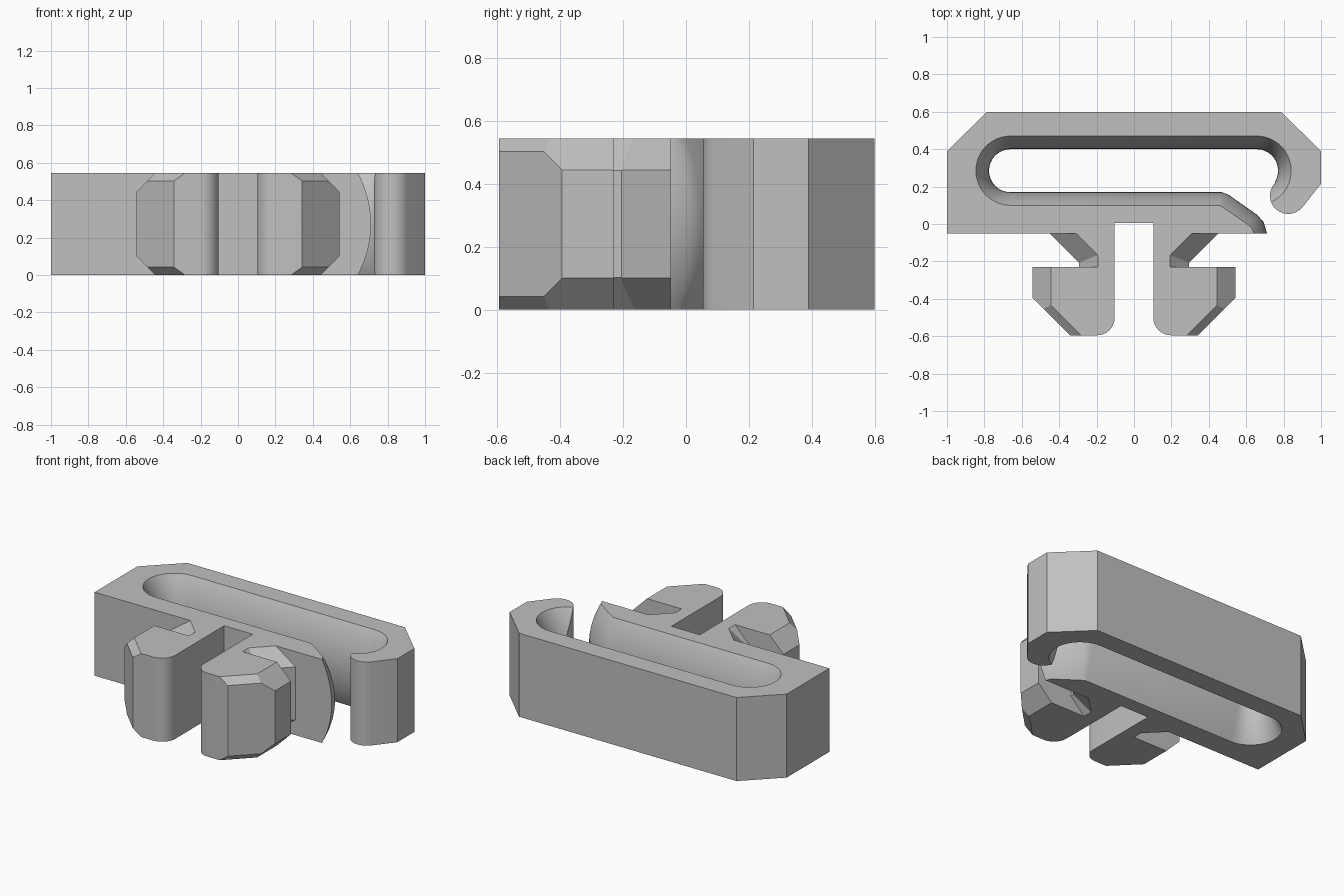
import bpy, bmesh
from math import sin, cos, radians, sqrt
from mathutils import Vector

cube = bpy.data.objects.get("Cube")
if cube:
    bpy.data.objects.remove(cube)

H = 0.545          # thickness of the clip
BULGE = 0.07       # how far the rounded slot wall swells at mid height
R = 0.565          # radius of that swelling

mat = bpy.data.materials.new("grey_plastic")
mat.use_nodes = True
GREY = (0.53, 0.53, 0.53, 1)
mat.diffuse_color = GREY
mat.node_tree.nodes["Principled BSDF"].inputs["Base Color"].default_value = GREY


def arc(cx, cy, r, a0, a1, n):
    return [(cx + r * cos(radians(a0 + (a1 - a0) * i / n)),
             cy + r * sin(radians(a0 + (a1 - a0) * i / n))) for i in range(n + 1)]


def loft(name, sections, planes=()):
    """Stack (z, outline) sections, then trim the solid by (point, normal) planes."""
    bm = bmesh.new()
    rings = [[bm.verts.new((x, y, z)) for x, y in pts] for z, pts in sections]
    n = len(rings[0])
    for a, b in zip(rings, rings[1:]):
        for i in range(n):
            j = (i + 1) % n
            bm.faces.new((a[i], a[j], b[j], b[i]))
    bm.faces.new(rings[0])
    bm.faces.new(rings[-1])
    for co, no in planes:
        cut = bmesh.ops.bisect_plane(bm, geom=bm.verts[:] + bm.edges[:] + bm.faces[:],
                                     plane_co=co, plane_no=no, clear_outer=True)
        edges = [e for e in cut["geom_cut"] if isinstance(e, bmesh.types.BMEdge)]
        bmesh.ops.holes_fill(bm, edges=edges)
    bmesh.ops.recalc_face_normals(bm, faces=bm.faces[:])
    mesh = bpy.data.meshes.new(name)
    bm.to_mesh(mesh)
    bm.free()
    mesh.materials.append(mat)
    ob = bpy.data.objects.new(name, mesh)
    bpy.context.collection.objects.link(ob)
    return ob


def prism(name, pts, planes=()):
    return loft(name, [(0, pts), (H, pts)], planes)


def combine(target, other, operation):
    mod = target.modifiers.new("combine", "BOOLEAN")
    mod.operation, mod.solver, mod.object = operation, "EXACT", other
    bpy.context.view_layer.objects.active = target
    bpy.ops.object.modifier_apply(modifier=mod.name)
    bpy.data.objects.remove(other)


def chamfer(x, y, nx, ny, size):
    """Top and bottom 45 degree planes along a wall through (x, y)."""
    s = sqrt(nx * nx + ny * ny)
    return [((x, y, H - size), Vector((nx, ny, s))), ((x, y, size), Vector((nx, ny, -s)))]


# Slotted body: outer outline with a notch and a rounded hook tip
outline = [(-1, -0.05), (-1, 0.39), (-0.785, 0.6), (0.785, 0.6), (1, 0.39), (1, 0.215)]
outline += arc(0.825, 0.152, 0.098, -40, -225, 24)
outline += [(0.655, 0.285), (0.6, 0.2), (0.72, 0.05), (0.72, -0.05),
            (0.103, -0.05), (0.103, 0.005), (-0.103, 0.005), (-0.103, -0.05)]
body = prism("slotted_body", outline)

# Slot cutter: waisted at mid height so the walls swell inwards
tongue_rim = [(0.455, 0.1), (0.475, 0.09), (0.605, 0), (0.628, -0.02), (0.641, -0.05), (0.641, -0.1)]
tongue_mid = [(0.47, 0.17), (0.505, 0.157), (0.66, 0.048), (0.693, 0.01), (0.711, -0.05), (0.711, -0.1)]


def slot(z):
    dz = z - H / 2
    d = BULGE - (R - sqrt(R * R - dz * dz))
    f = d / BULGE
    r = 0.185 - d
    lip = [(a[0] + (b[0] - a[0]) * f, a[1] + (b[1] - a[1]) * f)
           for a, b in zip(tongue_rim, tongue_mid)]
    return (arc(-0.66, 0.285, r, 90, 270, 24) + lip + [(0.73, -0.1), (0.724, 0.05)]
            + arc(0.655, 0.285, r, -65, 90, 24))


LEVELS = 16
levels = [-0.01 + (H + 0.02) * i / LEVELS for i in range(LEVELS + 1)]
combine(body, loft("slot_cutter", [(z, slot(z)) for z in levels]), "DIFFERENCE")


# Two snap legs: chamfered neck, flared root and hooked head
def leg(name, side):
    def part(label, pts, walls):
        planes = [p for w in walls for p in chamfer(*w)]
        ob = prism(label, pts, planes)
        for v in ob.data.vertices:
            v.co.x *= side
        if side < 0:
            ob.data.flip_normals()
        return ob

    x0 = 0.103
    head = part(name,
                arc(0.198, -0.5, 0.095, 180, 270, 10)
                + [(0.343, -0.595), (0.543, -0.395), (0.543, -0.23), (x0, -0.23)],
                [(0.543, -0.3, 1, 0, 0.1), (0.343, -0.595, 1, -1, 0.042)])
    neck = part("neck", [(x0, -0.3), (0.295, -0.3), (0.295, 0), (x0, 0)],
                [(0.295, 0, 1, 0, 0.102)])
    root = part("root", [(x0, -0.22), (0.28, -0.22), (0.45, -0.05), (0.45, -0.02), (x0, -0.02)],
                [(0.45, -0.05, 1, -1, 0.1)])
    combine(head, neck, "UNION")
    combine(head, root, "UNION")
    return head


for name, side in (("left_leg", 1), ("right_leg", -1)):
    combine(body, leg(name, side), "UNION")

# Smooth the curved walls, keep the edges sharp
bpy.ops.object.select_all(action="DESELECT")
body.select_set(True)
bpy.context.view_layer.objects.active = body
bpy.ops.object.shade_smooth_by_angle(angle=radians(28))
